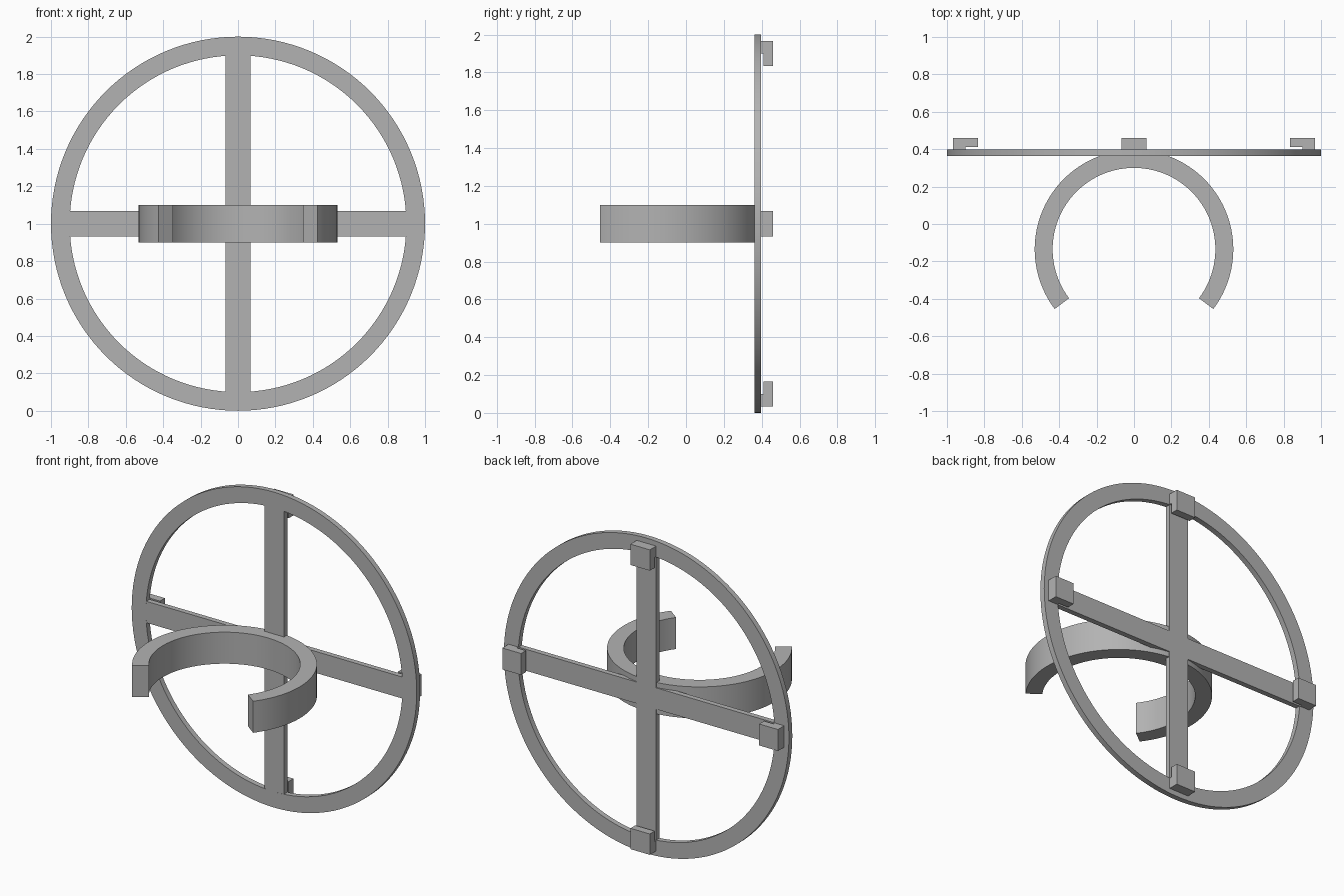
import bpy, bmesh
from math import cos, sin, pi, radians
from mathutils import Matrix, Vector

cube = bpy.data.objects.get("Cube")
if cube:
    bpy.data.objects.remove(cube, do_unlink=True)

grey = bpy.data.materials.new("plain grey")
grey.use_nodes = True
colour = (0.45, 0.45, 0.45, 1)
grey.diffuse_color = colour
grey.node_tree.nodes["Principled BSDF"].inputs["Base Color"].default_value = colour

FRONT, BACK = 0.363, 0.397    # faces of the flat wheel
HUB = Vector((0, 0, 1))


def finish(name, bm, smooth=False):
    bmesh.ops.recalc_face_normals(bm, faces=bm.faces)
    mesh = bpy.data.meshes.new(name)
    bm.to_mesh(mesh)
    bm.free()
    mesh.materials.append(grey)
    obj = bpy.data.objects.new(name, mesh)
    bpy.context.collection.objects.link(obj)
    if smooth:
        bpy.ops.object.select_all(action='DESELECT')
        obj.select_set(True)
        bpy.context.view_layer.objects.active = obj
        bpy.ops.object.shade_smooth_by_angle(angle=radians(30))
    return obj


def arc_band(name, inner, outer, low, high, start, sweep, steps, matrix):
    """Rectangular section swept about local z; a full turn closes itself."""
    bm = bmesh.new()
    closed = abs(sweep - 2 * pi) < 1e-6
    section = [(inner, low), (outer, low), (outer, high), (inner, high)]
    rings = []
    for i in range(steps if closed else steps + 1):
        a = start + sweep * i / steps
        rings.append([bm.verts.new((r * cos(a), r * sin(a), h)) for r, h in section])
    for i in range(steps):
        p, q = rings[i], rings[(i + 1) % len(rings)]
        for k in range(4):
            n = (k + 1) % 4
            bm.faces.new((p[k], p[n], q[n], q[k]))
    if not closed:
        bm.faces.new(rings[0])
        bm.faces.new(rings[-1])
    bm.transform(matrix)
    return finish(name, bm, True)


def prism(name, outline, low, high, matrix):
    """Extrude a local xy outline along local z."""
    bm = bmesh.new()
    face = bm.faces.new([bm.verts.new((x, y, low)) for x, y in outline])
    top = bmesh.ops.extrude_face_region(bm, geom=[face])["geom"]
    bmesh.ops.translate(bm, vec=(0, 0, high - low),
                        verts=[v for v in top if isinstance(v, bmesh.types.BMVert)])
    bm.transform(matrix)
    return finish(name, bm)


# Flat wheel rim, its axis along y
to_wheel = Matrix.Translation(HUB) @ Matrix.Rotation(pi / 2, 4, 'X')
arc_band("rim", 0.9, 1.0, -BACK, -FRONT, 0, 2 * pi, 128, to_wheel)

# One-piece cross of spokes, ends buried in the rim
w, reach = 0.068, 0.95
corner = [(reach, -w), (reach, w), (w, w)]
cross = []
for i in range(4):
    c, s = round(cos(i * pi / 2)), round(sin(i * pi / 2))
    cross += [(x * c - y * s, x * s + y * c) for x, y in corner]
prism("cross_spokes", cross, -BACK + 0.0003, -FRONT - 0.0003, to_wheel)

# Open holder ring fixed to the front of the hub
end = radians(-37)
arc_band("holder_ring", 0.435, 0.531, 0.9, 1.1, end, pi - 2 * end, 96,
         Matrix.Translation((0, -0.135, 0)))

# Four hooks on the back, lips pointing to the hub
hook = [(0.9, BACK - 0.01), (0.967, BACK - 0.01), (0.967, 0.46),
        (0.835, 0.46), (0.835, 0.411), (0.9, 0.411)]
for i, side in enumerate(("left", "top", "right", "bottom")):
    turn = Matrix.Translation(HUB) @ Matrix.Rotation(-i * pi / 2, 4, 'Y')
    prism(side + "_hook", hook, -w, w, turn)
